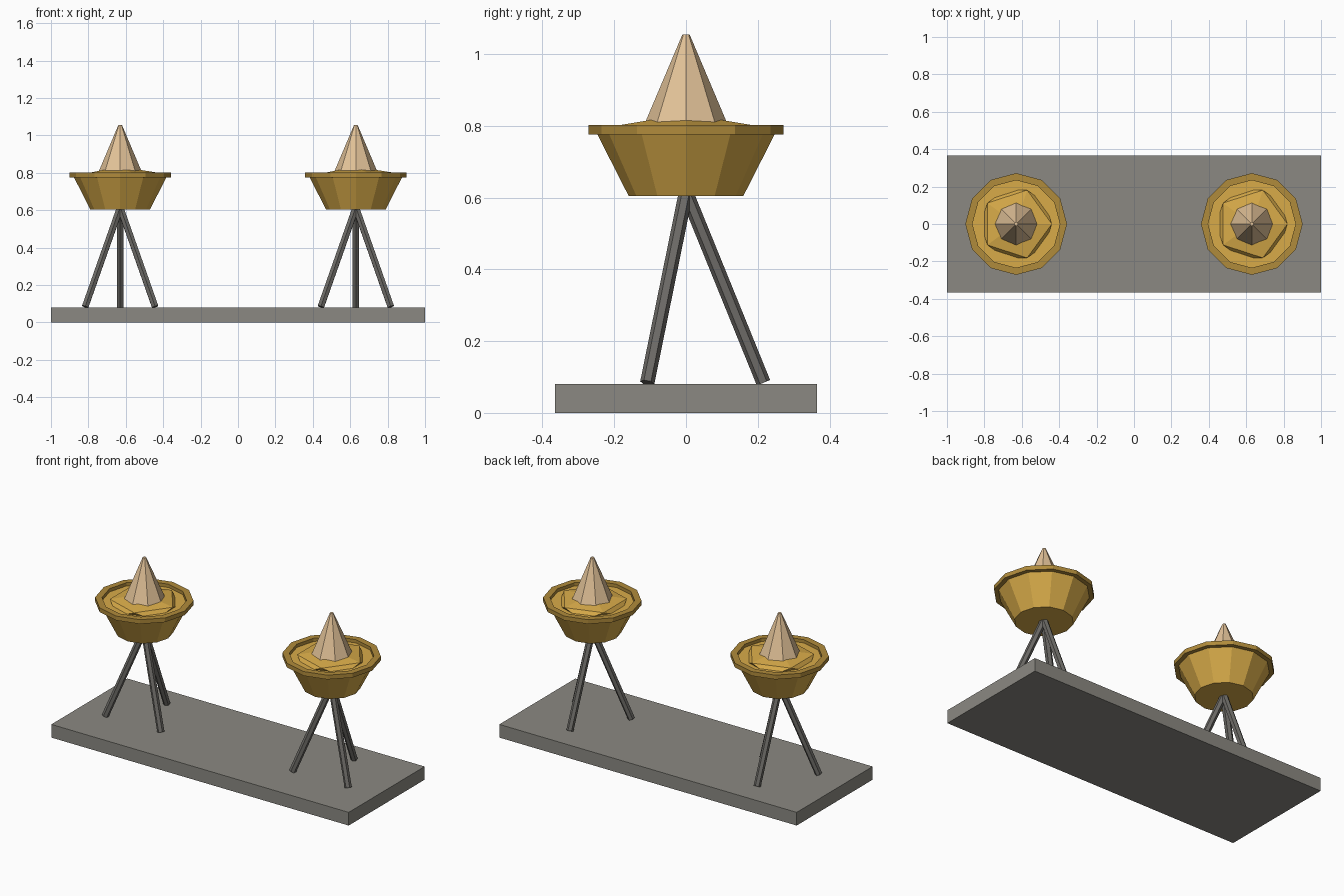
import bpy, bmesh, math
from mathutils import Vector, Matrix

if "Cube" in bpy.data.objects:
    bpy.data.objects.remove(bpy.data.objects["Cube"])


def material(name, hexcode):
    m = bpy.data.materials.new(name)
    rgb = [int(hexcode[i:i + 2], 16) / 255 for i in (0, 2, 4)]
    lin = [c / 12.92 if c <= 0.04045 else ((c + 0.055) / 1.055) ** 2.4 for c in rgb]
    m.diffuse_color = (*lin, 1)
    m.use_nodes = True
    m.node_tree.nodes["Principled BSDF"].inputs["Base Color"].default_value = m.diffuse_color
    return m


STONE = material("grey stone", "8b8982")
IRON = material("dark iron", "6c6a66")
GOLD = material("gold", "d8ab49")
RIM = material("dark gold", "b08b3b")
TAN = material("pale tan", "e2c298")


def finish(name, bm, mat, loc=(0, 0, 0)):
    bmesh.ops.recalc_face_normals(bm, faces=bm.faces)
    me = bpy.data.meshes.new(name)
    bm.to_mesh(me)
    bm.free()
    me.materials.append(mat)
    ob = bpy.data.objects.new(name, me)
    ob.location = loc
    bpy.context.collection.objects.link(ob)
    return ob


def lathe(name, profile, sides, mat, loc, closed=False):
    """Spin (radius, z) points; an open profile gets flat end caps."""
    bm = bmesh.new()
    rings = []
    for r, z in profile:
        rings.append([bm.verts.new((r * math.cos(math.tau * i / sides),
                                    r * math.sin(math.tau * i / sides), z))
                      for i in range(sides)])
    pairs = list(zip(rings, rings[1:]))
    if closed:
        pairs.append((rings[-1], rings[0]))
    else:
        bm.faces.new(rings[0])
        bm.faces.new(rings[-1])
    for a, b in pairs:
        for i in range(sides):
            j = (i + 1) % sides
            bm.faces.new((a[i], a[j], b[j], b[i]))
    return finish(name, bm, mat, loc)


def rod(name, a, b, radius, mat, loc):
    a, b = Vector(a), Vector(b)
    d = b - a
    mtx = Matrix.Translation((a + b) / 2) @ d.to_track_quat('Z', 'Y').to_matrix().to_4x4()
    bm = bmesh.new()
    bmesh.ops.create_cone(bm, cap_ends=True, segments=6, radius1=radius,
                          radius2=radius, depth=d.length, matrix=mtx)
    return finish(name, bm, mat, loc)


# base slab
bm = bmesh.new()
bmesh.ops.create_cube(bm, size=1, matrix=Matrix.Translation((0, 0, 0.04))
                      @ Matrix.Diagonal((2, 0.73, 0.08, 1)))
finish("base_slab", bm, STONE)

for side, x in (("left", -0.63), ("right", 0.63)):
    loc = (x, 0, 0)
    # tripod legs
    for k in range(3):
        t = math.radians(90 + 120 * k)
        rod(f"{side}_leg_{k + 1}", (0.216 * math.cos(t), 0.216 * math.sin(t), 0.084),
            (0, 0, 0.615), 0.02, IRON, loc)
    # bowl and its rim
    lathe(f"{side}_bowl", [(0.16, 0.605), (0.25, 0.782)], 12, GOLD, loc)
    lathe(f"{side}_rim", [(0.272, 0.776), (0.272, 0.802), (0.234, 0.802), (0.234, 0.776)],
          12, RIM, loc, closed=True)
    # faceted mound filling the bowl
    bm = bmesh.new()
    bmesh.ops.create_icosphere(bm, subdivisions=1, radius=1,
                               matrix=Matrix.Diagonal((0.213, 0.213, 0.055, 1)))
    finish(f"{side}_mound", bm, GOLD, (x, 0, 0.778))
    # pointed spike
    lathe(f"{side}_spike", [(0.12, 0.795), (0.01, 1.055)], 8, TAN, loc)
